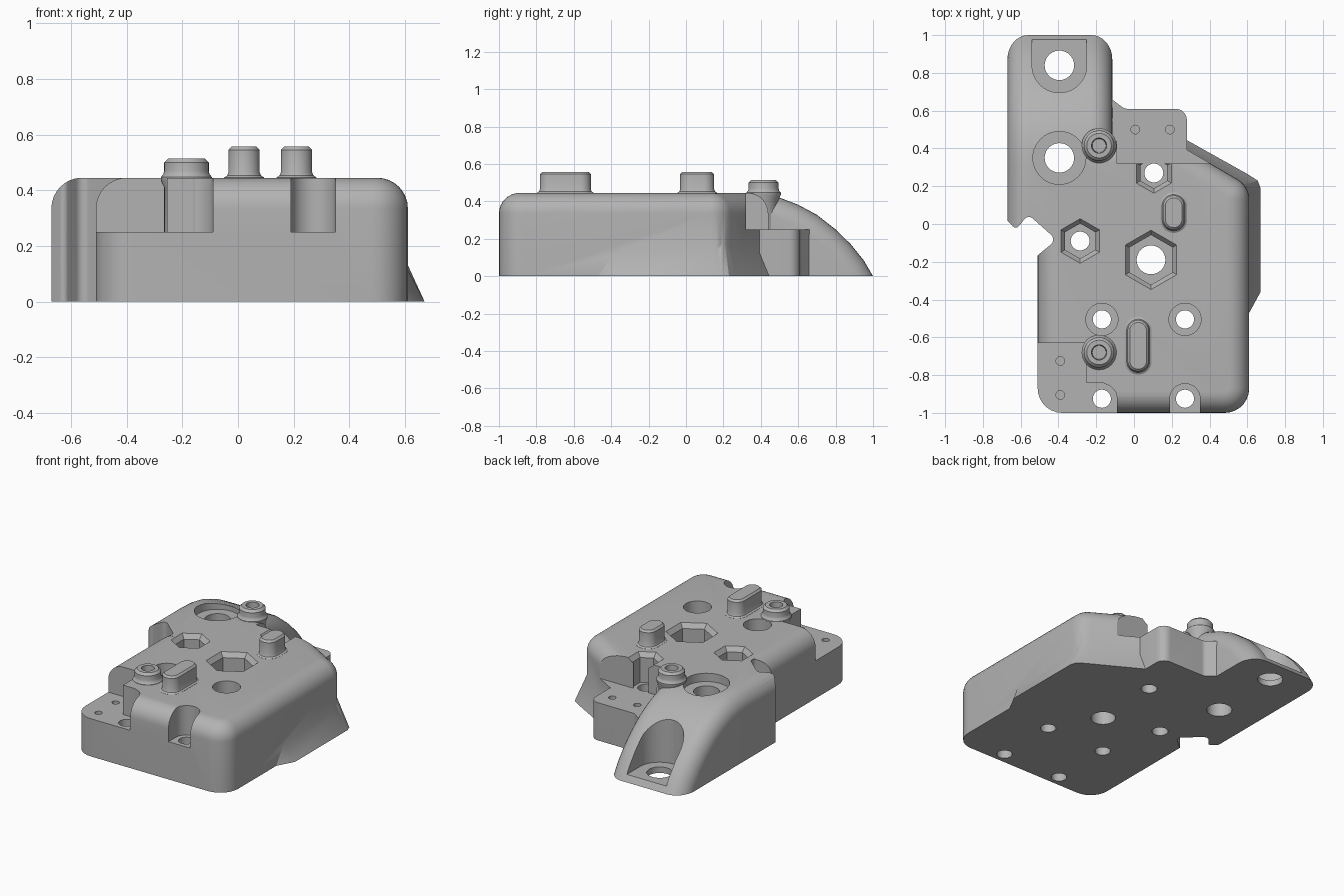
import bpy, bmesh, math
from mathutils import Vector

if "Cube" in bpy.data.objects:
    bpy.data.objects.remove(bpy.data.objects["Cube"])

grey = bpy.data.materials.new("plain_grey")
grey.use_nodes = True
grey.diffuse_color = (0.45, 0.45, 0.45, 1)
grey.node_tree.nodes["Principled BSDF"].inputs["Base Color"].default_value = (0.45, 0.45, 0.45, 1)

TOP, SHELF, FILLET = 0.445, 0.25, 0.11


def finish(bm, name):
    bmesh.ops.recalc_face_normals(bm, faces=bm.faces)
    mesh = bpy.data.meshes.new(name)
    bm.to_mesh(mesh)
    bm.free()
    mesh.materials.append(grey)
    ob = bpy.data.objects.new(name, mesh)
    bpy.context.collection.objects.link(ob)
    return ob


def extrude(bm, face, offset):
    ext = bmesh.ops.extrude_face_region(bm, geom=[face], use_keep_orig=True)
    bmesh.ops.translate(bm, vec=offset,
                        verts=[g for g in ext["geom"] if isinstance(g, bmesh.types.BMVert)])
    bmesh.ops.recalc_face_normals(bm, faces=bm.faces)


def round_edges(bm, edges):
    bmesh.ops.bevel(bm, geom=edges, offset=FILLET, offset_type='OFFSET', segments=8,
                    profile=0.5, affect='EDGES', clamp_overlap=False)


def rounded(corners, steps=7):
    """Outline from (x, y, radius) corners."""
    out = []
    pts = [Vector((x, y, 0)) for x, y, r in corners]
    for i, (x, y, r) in enumerate(corners):
        p = pts[i]
        if r == 0:
            out.append(p)
            continue
        u = (pts[i - 1] - p).normalized()
        v = (pts[(i + 1) % len(pts)] - p).normalized()
        half = u.angle(v) / 2
        c = p + (u + v).normalized() * (r / math.sin(half))
        a = (p + u * (r / math.tan(half)) - c).normalized()
        b = (p + v * (r / math.tan(half)) - c).normalized()
        out += [c + r * a.slerp(b, k / steps) for k in range(steps + 1)]
    return out


def prism(name, corners, z0, z1, fillet=False):
    bm = bmesh.new()
    base = bm.faces.new([bm.verts.new((p.x, p.y, z0)) for p in rounded(corners)])
    extrude(bm, base, (0, 0, z1 - z0))
    if fillet:
        round_edges(bm, [e for e in bm.edges if all(v.co.z > z1 - 1e-4 for v in e.verts)])
    return finish(bm, name)


def box(name, x0, x1, y0, y1, z0, z1, r=0):
    return prism(name, [(x0, y0, r), (x1, y0, r), (x1, y1, r), (x0, y1, r)], z0, z1)


def lathe(name, x, y, profile, sides=40, stretch=0):
    """Stack of rings from (radius, z), optionally stretched along y."""
    bm = bmesh.new()
    rings = []
    for r, z in profile:
        ring = []
        for k in range(sides):
            a = math.pi / 2 + (k + (0.5 if stretch else 0)) * math.tau / sides
            s = math.copysign(stretch, math.sin(a))
            ring.append(bm.verts.new((x + r * math.cos(a), y + s + r * math.sin(a), z)))
        rings.append(ring)
    for lo, hi in zip(rings, rings[1:]):
        for k in range(sides):
            n = (k + 1) % sides
            bm.faces.new((lo[k], lo[n], hi[n], hi[k]))
    bm.faces.new(rings[0])
    bm.faces.new(rings[-1])
    return finish(bm, name)


def boolean(target, tool, operation):
    mod = target.modifiers.new("cut", 'BOOLEAN')
    mod.operation, mod.solver, mod.object = operation, 'EXACT', tool
    bpy.context.view_layer.objects.active = target
    bpy.ops.object.modifier_apply(modifier=mod.name)
    bpy.data.objects.remove(tool)


# Main block
body = prism("body", [(-0.51, -1, 0.13), (0.61, -1, 0.13), (0.61, 0.2, 0.125),
                      (0.2, 0.44, 0.125), (-0.51, 0.44, 0.125)], 0, TOP, True)

# Rear arm: side profile swept across, with rounded shoulders
bm = bmesh.new()
curve = [(0.3, TOP), (0.41, 0.438), (0.5, 0.42), (0.6, 0.382), (0.7, 0.328), (0.8, 0.25),
         (0.88, 0.172), (0.95, 0.085), (1, 0), (1.07, -0.2)]
side = bm.faces.new([bm.verts.new((-0.67, y, z)) for y, z in [(-0.1, -0.2), (-0.1, TOP)] + curve])
extrude(bm, side, (0.555, 0, 0))
round_edges(bm, [e for e in bm.edges
                 if abs(e.verts[0].co.x - e.verts[1].co.x) < 1e-4
                 and max(v.co.z for v in e.verts) > -0.1
                 and max(v.co.y for v in e.verts) > 0])
arm = finish(bm, "rear_arm")
boolean(arm, box("below", -2, 2, -2, 2, -1, 0), 'DIFFERENCE')
boolean(body, arm, 'UNION')

# Rear shelf block with a small web against the arm
boolean(body, prism("shelf_block", [(-0.2, 0.15, 0), (0.28, 0.15, 0), (0.28, 0.61, 0.06),
                                    (-0.05, 0.61, 0.04), (-0.13, 0.67, 0), (-0.2, 0.67, 0)],
                    0, SHELF), 'UNION')

# Sloped skirt around the left side and rear corner
bm = bmesh.new()
for x, y in [(0.5, -0.47), (0.61, -0.47), (0.67, -0.36), (0.67, 0.19), (0.655, 0.23),
             (0.6, 0.265), (0.26, 0.455), (0.2, 0.2)]:
    bm.verts.new((x, y, 0))
for x, y, z in [(0.5, -0.4, 0.13), (0.6, -0.4, 0.13), (0.6, 0.18, 0.13), (0.27, 0.35, SHELF - 0.01),
                (0.2, 0.2, SHELF - 0.01), (0.56, 0.2, SHELF - 0.01)]:
    bm.verts.new((x, y, z))
bmesh.ops.convex_hull(bm, input=bm.verts)
bmesh.ops.delete(bm, geom=[v for v in bm.verts if not v.link_faces], context='VERTS')
boolean(body, finish(bm, "skirt"), 'UNION')

cutters = [
    # Stepped shelves
    box("rear_step", -0.09, 0.8, 0.32, 1.2, SHELF, 1),
    box("front_step", -0.9, -0.255, -1.3, -0.63, SHELF, 1),
    box("front_step_side", -0.3, -0.15, -1.3, -0.84, SHELF, 1, 0.02),
    # Notch in the right side
    prism("side_notch", [(-0.8, -0.22, 0), (-0.56, -0.22, 0), (-0.515, -0.17, 0), (-0.43, -0.1, 0.02),
                         (-0.43, -0.065, 0.02), (-0.56, 0.05, 0.03), (-0.625, -0.03, 0.02),
                         (-0.7, 0.05, 0), (-0.8, 0.05, 0)], -0.3, 1),
    # Open pocket in the arm
    lathe("arm_pocket", -0.395, 1.14, [(0.145, 0.04), (0.145, 1)], 48, 0.3),
    lathe("arm_hole", -0.395, 0.84, [(0.078, -0.2), (0.078, 0.5)]),
    lathe("arm_bore", -0.395, 0.35, [(0.078, -0.2), (0.078, 0.39), (0.14, 0.39), (0.14, 1)]),
]
# Counterbored screw holes, the front pair open to the front
for x in (-0.17, 0.27):
    cutters.append(lathe("bore", x, -0.505, [(0.048, -0.2), (0.048, SHELF), (0.085, SHELF), (0.085, 1)]))
    cutters.append(lathe("slot", x, -1.125, [(0.08, SHELF), (0.08, 1)], 40, 0.2))
    cutters.append(lathe("screw_hole", x, -0.925, [(0.048, -0.2), (0.048, 0.4)]))
# Chamfered hexagonal pockets
for x, y, r, hole in [(0.105, 0.27, 0.107, 0.05), (-0.285, -0.09, 0.118, 0.05), (0.09, -0.19, 0.157, 0.076)]:
    inner = r - 0.025
    cutters.append(lathe("hex", x, y, [(inner, SHELF), (inner, TOP - 0.03), (r, TOP), (r, 1)], 6))
    cutters.append(lathe("hex_hole", x, y, [(hole, -0.2), (hole, 0.3)]))
# Small blind holes in the shelves
for x, y in [(0.007, 0.5), (0.19, 0.5), (-0.39, -0.725), (-0.39, -0.905)]:
    cutters.append(lathe("pin_hole", x, y, [(0.023, 0.15), (0.023, 0.5)], 20))
for c in cutters:
    boolean(body, c, 'DIFFERENCE')

# Round bosses with a recessed socket
parts = [body]
for name, y in [("rear_boss", 0.415), ("front_boss", -0.68)]:
    parts.append(lathe(name, -0.185, y, [
        (0.08, SHELF - 0.02), (0.08, 0.41), (0.092, 0.435), (0.092, 0.447), (0.083, 0.457), (0.08, 0.47),
        (0.08, 0.5), (0.065, 0.515), (0.04, 0.515), (0.036, 0.44)]))

# Raised rounded keys
for name, x, y, length in [("rear_key", 0.21, 0.06, 0.035), ("front_key", 0.022, -0.645, 0.08)]:
    parts.append(lathe(name, x, y, [
        (0.072, 0.42), (0.072, 0.446), (0.061, 0.453), (0.056, 0.465),
        (0.056, 0.545), (0.044, 0.557)], 40, length))

# Smooth shading with sharp edges kept
bpy.context.view_layer.update()
bpy.ops.object.select_all(action='DESELECT')
for ob in parts:
    ob.select_set(True)
bpy.context.view_layer.objects.active = body
bpy.ops.object.shade_smooth_by_angle(angle=math.radians(30))
